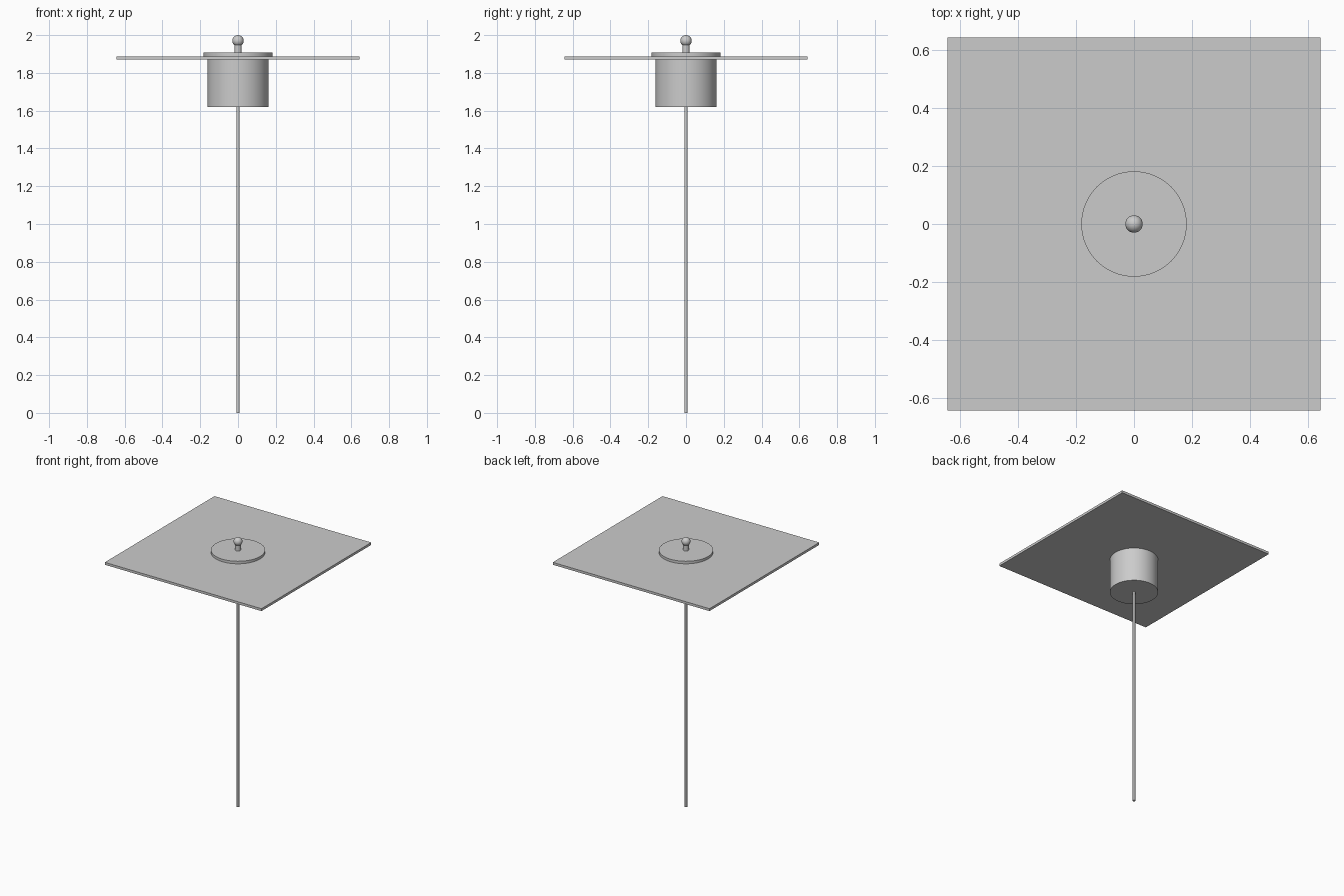
import bpy, math

if "Cube" in bpy.data.objects:
    bpy.data.objects.remove(bpy.data.objects["Cube"])


def smooth(obj, name):
    obj.name = name
    bpy.ops.object.shade_smooth_by_angle(angle=math.radians(35))
    return obj


def cylinder(name, radius, z0, z1, sides=64):
    bpy.ops.mesh.primitive_cylinder_add(vertices=sides, radius=radius, depth=z1 - z0,
                                        location=(0, 0, (z0 + z1) / 2))
    return smooth(bpy.context.object, name)


# Long thin pole running from the ground up to the housing
cylinder("pole", 0.009, 0.0, 1.63, 24)

# Drum housing under the square canopy
cylinder("drum", 0.162, 1.62, 1.872)

# Flat square canopy plate
bpy.ops.mesh.primitive_cube_add(size=1, location=(0, 0, 1.879))
canopy = bpy.context.object
canopy.name = "canopy"
canopy.scale = (1.287, 1.287, 0.018)

# Round cap on the canopy
cylinder("cap", 0.182, 1.887, 1.907)

# Finial: short stem and ball
cylinder("finial_stem", 0.019, 1.905, 1.96, 32)
bpy.ops.mesh.primitive_uv_sphere_add(segments=32, ring_count=16, radius=0.03,
                                     location=(0, 0, 1.97))
smooth(bpy.context.object, "finial_ball")
